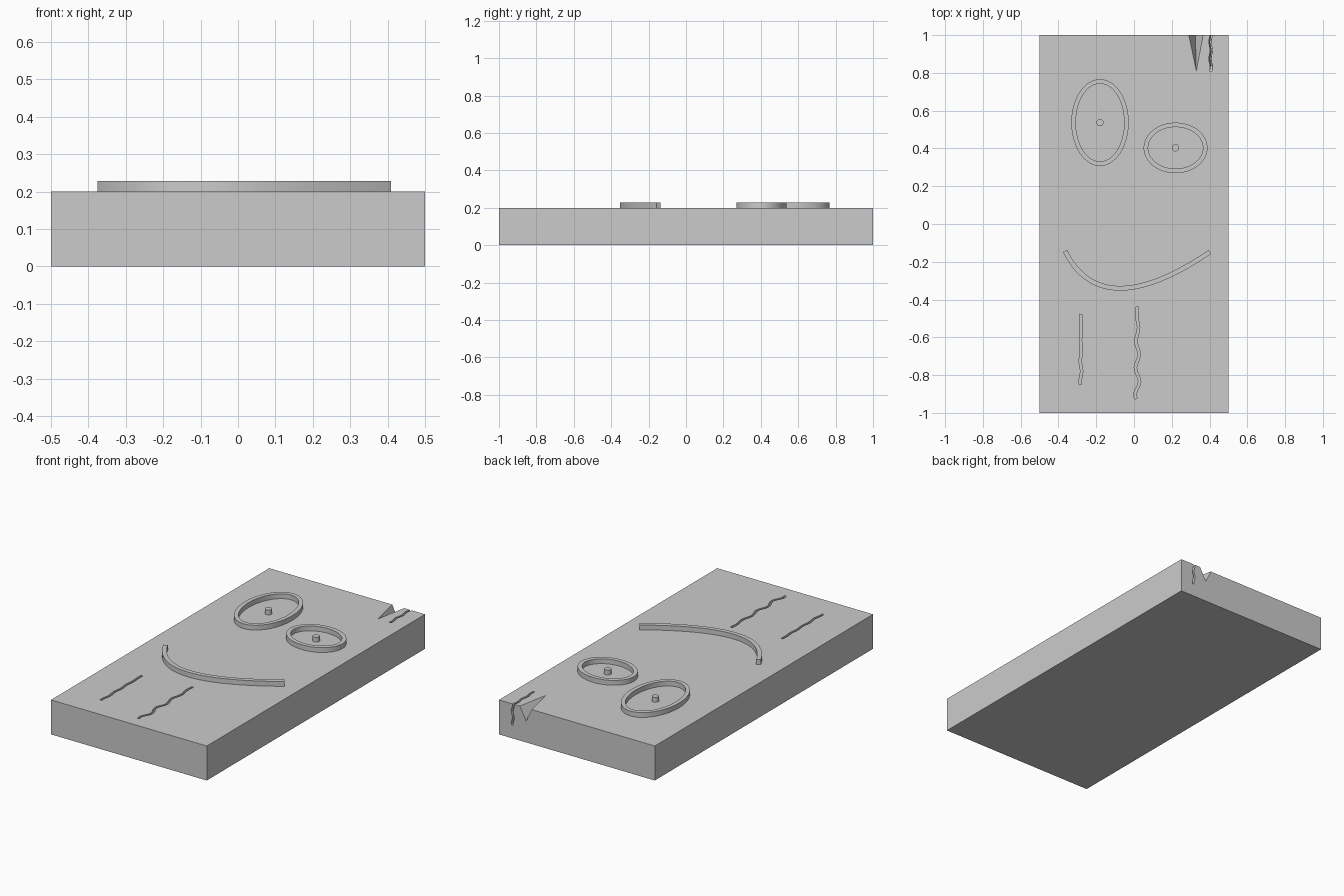
import bpy, bmesh
from math import sin, cos, pi
from mathutils import Vector

cube = bpy.data.objects.get("Cube")
if cube:
    bpy.data.objects.remove(cube, do_unlink=True)

stone = bpy.data.materials.new("stone grey")
stone.use_nodes = True
GREY = (0.6, 0.6, 0.6, 1)
stone.diffuse_color = GREY
stone.node_tree.nodes["Principled BSDF"].inputs["Base Color"].default_value = GREY

TOP = 0.2       # slab height
RELIEF = 0.228  # top of the raised parts


def finish(name, bm):
    bmesh.ops.recalc_face_normals(bm, faces=bm.faces)
    mesh = bpy.data.meshes.new(name)
    bm.to_mesh(mesh)
    bm.free()
    mesh.materials.append(stone)
    obj = bpy.data.objects.new(name, mesh)
    bpy.context.collection.objects.link(obj)
    return obj


def band(name, left, right, z0, z1, closed=False):
    """Rectangular-section strip between two plan outlines."""
    bm = bmesh.new()
    rows = []
    for a, b in zip(left, right):
        corners = ((a, z0), (b, z0), (b, z1), (a, z1))
        rows.append([bm.verts.new((p[0], p[1], z)) for p, z in corners])
    pairs = list(zip(rows, rows[1:]))
    if closed:
        pairs.append((rows[-1], rows[0]))
    else:
        bm.faces.new(rows[0])
        bm.faces.new(rows[-1])
    for r, s in pairs:
        for k in range(4):
            n = (k + 1) % 4
            bm.faces.new((r[k], r[n], s[n], s[k]))
    return finish(name, bm)


def stroke(name, path, width, z0, z1):
    """Strip of constant width following a plan path."""
    left, right = [], []
    for i, p in enumerate(path):
        d = path[min(i + 1, len(path) - 1)] - path[max(i - 1, 0)]
        side = Vector((-d.y, d.x)).normalized() * width / 2
        left.append(p + side)
        right.append(p - side)
    return band(name, left, right, z0, z1)


def ellipse(cx, cy, rx, ry, n=64):
    return [Vector((cx + rx * cos(2 * pi * i / n), cy + ry * sin(2 * pi * i / n)))
            for i in range(n)]


def smooth(obj):
    bpy.ops.object.select_all(action='DESELECT')
    obj.select_set(True)
    bpy.context.view_layer.objects.active = obj
    bpy.ops.object.shade_smooth_by_angle(angle=pi / 6)


# Slab
bm = bmesh.new()
bmesh.ops.create_cube(bm, size=1)
for v in bm.verts:
    v.co = (v.co.x, v.co.y * 2, (v.co.z + 0.5) * TOP)
slab = finish("slab", bm)

# Eyes: oval rims with small round pupils
for side, cx, cy, rx, ry in (("right", -0.18, 0.537, 0.152, 0.23),
                             ("left", 0.22, 0.403, 0.169, 0.134)):
    smooth(band(side + "_eye_rim", ellipse(cx, cy, rx, ry),
                ellipse(cx, cy, rx - 0.024, ry - 0.024), TOP - 0.01, RELIEF, True))
    bm = bmesh.new()
    bmesh.ops.create_cone(bm, cap_ends=True, segments=32, radius1=0.019,
                          radius2=0.019, depth=RELIEF - TOP + 0.01)
    pupil = finish(side + "_pupil", bm)
    pupil.location = (cx, cy, (RELIEF + TOP - 0.01) / 2)
    smooth(pupil)

# Lopsided smile
start, pull, end = Vector((-0.365, -0.143)), Vector((-0.17, -0.535)), Vector((0.402, -0.148))
curve = []
for i in range(41):
    t = i / 40
    curve.append(start * (1 - t) ** 2 + pull * 2 * t * (1 - t) + end * t * t)
smooth(stroke("smile", curve, 0.025, TOP - 0.01, RELIEF))

# Cutters: wavy cracks near the front
cutters = []
for name, x, y0, y1, sway in (("short_crack", -0.281, -0.478, -0.85, 0.004),
                              ("long_crack", 0.018, -0.44, -0.925, 0.013)):
    path = []
    for i in range(33):
        t = i / 32
        path.append(Vector((x - sway * t ** 0.5 * sin(t * 8 * pi * 0.85),
                            y0 + (y1 - y0) * t)))
    cutters.append(stroke(name + "_cutter", path, 0.013, TOP - 0.03, TOP + 0.02))

# Cutter: tapering crack that runs over the back edge
bm = bmesh.new()
N = 12
sheets = []
for offset in (-0.006, 0.006):
    grid = []
    for i in range(N + 1):
        t = i / N
        y = 0.81 + 0.2 * t
        floor = TOP - 0.01 - 0.12 * t
        row = []
        for j in range(N + 1):
            z = floor + (TOP + 0.02 - floor) * j / N
            x = 0.409 + 0.004 * sin(y * 70) + 0.004 * sin(z * 90)
            row.append(bm.verts.new((x + offset, y, z)))
        grid.append(row)
    sheets.append(grid)
    for i in range(N):
        for j in range(N):
            bm.faces.new((grid[i][j], grid[i + 1][j], grid[i + 1][j + 1], grid[i][j + 1]))
a, b = sheets
for k in range(N):
    for e in (0, N):
        bm.faces.new((a[k][e], a[k + 1][e], b[k + 1][e], b[k][e]))
        bm.faces.new((a[e][k], a[e][k + 1], b[e][k + 1], b[e][k]))
cutters.append(finish("back_crack_cutter", bm))

# Cutter: V-shaped chip in the back edge, running to a point on top
tip = Vector((0.33, 0.81, TOP))
bm = bmesh.new()
rim = []
for corner in ((0.29, 1, TOP), (0.366, 1, TOP), (0.325, 1, 0.125)):
    rim.append(bm.verts.new(tip + (Vector(corner) - tip) * 1.1))
apex = bm.verts.new(tip)
lift = [bm.verts.new(v.co + Vector((0, 0, 0.03))) for v in (rim[0], rim[1], apex)]
p, q, r = lift
for f in ((rim[0], rim[2], apex), (rim[1], apex, rim[2]), (p, q, r),
          (rim[0], rim[2], rim[1], q, p), (rim[0], apex, r, p), (rim[1], q, r, apex)):
    bm.faces.new(f)
cutters.append(finish("chip_cutter", bm))

for cutter in cutters:
    cutter.hide_render = True
    cutter.hide_set(True)
    mod = slab.modifiers.new(cutter.name, 'BOOLEAN')
    mod.operation = 'DIFFERENCE'
    mod.solver = 'EXACT'
    mod.object = cutter
